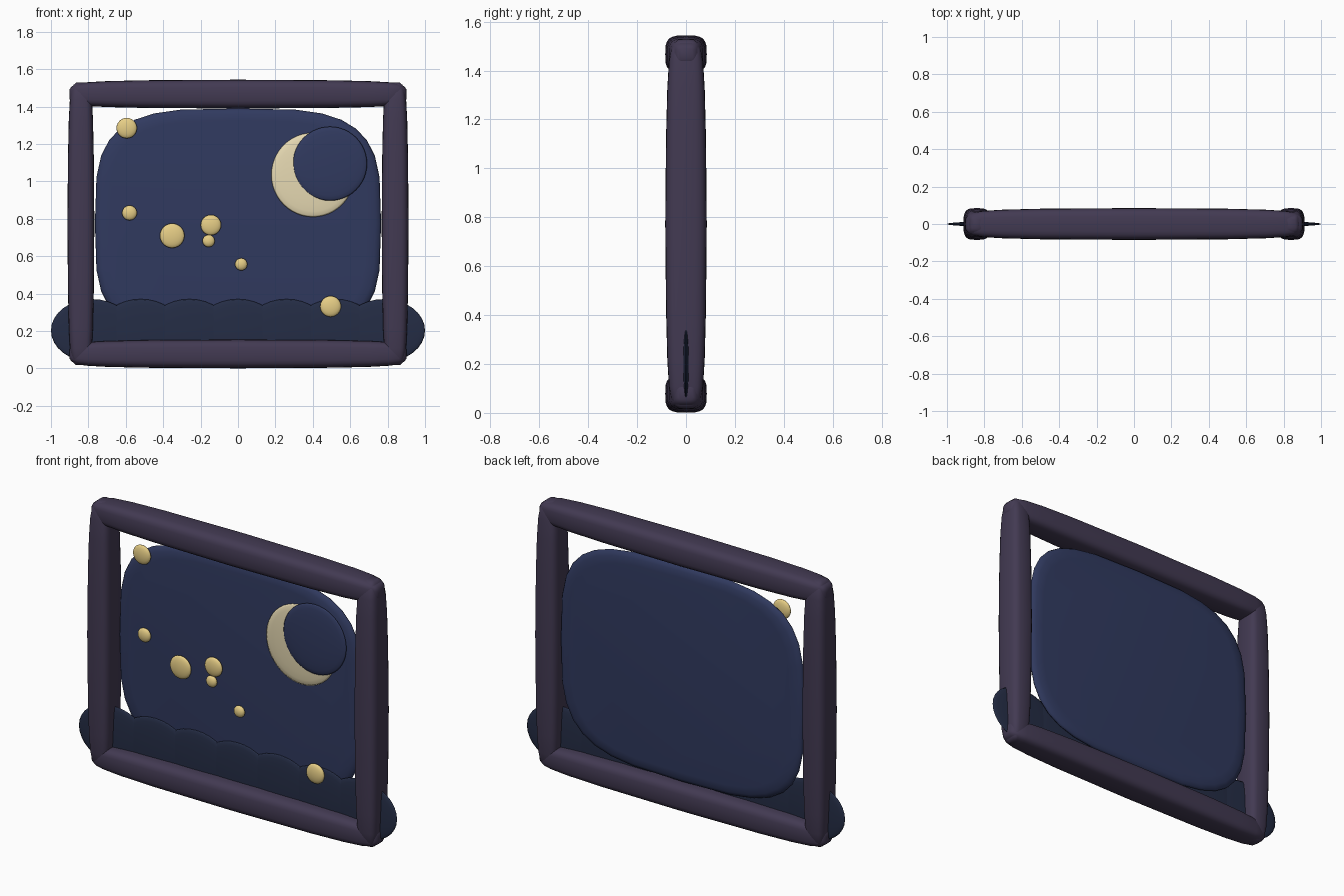
import bpy, bmesh, math
from mathutils import Vector

if "Cube" in bpy.data.objects:
    bpy.data.objects.remove(bpy.data.objects["Cube"])


def material(name, rgb):
    m = bpy.data.materials.new(name)
    m.diffuse_color = (*rgb, 1)
    m.use_nodes = True
    m.node_tree.nodes["Principled BSDF"].inputs["Base Color"].default_value = m.diffuse_color
    return m


FRAME = material("frame_purple", (0.055, 0.042, 0.085))
SKY = material("night_blue", (0.030, 0.042, 0.115))
HILL = material("hill_blue", (0.018, 0.026, 0.060))
MOON = material("moon_cream", (0.80, 0.70, 0.45))
STAR = material("star_gold", (0.80, 0.62, 0.24))


def superellipse(a, b, power, n):
    pts = []
    for i in range(n):
        t = 2 * math.pi * i / n
        c, s = math.cos(t), math.sin(t)
        pts.append((a * math.copysign(abs(c) ** (2 / power), c),
                    b * math.copysign(abs(s) ** (2 / power), s)))
    return pts


def loft(name, section, rings, place, mat):
    """Sweep a section through (offset, scale) rings; place maps (u, v, w) to xyz."""
    bm = bmesh.new()
    loops = [[bm.verts.new(place(u * k, v * k, w)) for u, v in section] for w, k in rings]
    n = len(section)
    for lo, hi in zip(loops, loops[1:]):
        for i in range(n):
            bm.faces.new((lo[i], lo[(i + 1) % n], hi[(i + 1) % n], hi[i]))
    bm.faces.new(loops[0])
    bm.faces.new(loops[-1])
    bmesh.ops.recalc_face_normals(bm, faces=bm.faces)
    return finish(name, bm, mat)


def finish(name, bm, mat):
    me = bpy.data.meshes.new(name)
    bm.to_mesh(me)
    bm.free()
    for p in me.polygons:
        p.use_smooth = True
    me.materials.append(mat)
    ob = bpy.data.objects.new(name, me)
    bpy.context.collection.objects.link(ob)
    return ob


def lens(name, loc, radii, mat, seg=32):
    """Flattened ball whose poles face front and back."""
    bm = bmesh.new()
    bmesh.ops.create_uvsphere(bm, u_segments=seg, v_segments=12, radius=1)
    for v in bm.verts:
        x, y, z = v.co
        v.co = Vector((x * radii[0], -z * radii[1], y * radii[2])) + Vector(loc)
    bmesh.ops.recalc_face_normals(bm, faces=bm.faces)
    finish(name, bm, mat)


def bar_rings(half):
    # soft bulge in the middle, tapering to a blunt tip
    taper = [(0, .35), (.012, .55), (.04, .72), (.09, .82), (.2, .90), (.4, .96)]
    return ([(-half + d, k) for d, k in taper] + [(0, 1)]
            + [(half - d, k) for d, k in reversed(taper)])


# Frame: two posts and two rails
for side, label in ((-1, "left"), (1, "right")):
    loft(label + "_post", superellipse(.072, .085, 3.5, 24), bar_rings(.755),
         lambda u, v, w, s=side: (s * .84 + u, v, .773 + w), FRAME)
for z, label in ((.078, "bottom"), (1.467, "top")):
    loft(label + "_rail", superellipse(.085, .077, 3.5, 24), bar_rings(.90),
         lambda u, v, w, z=z: (w, u, z + v), FRAME)

# Sky panel: soft rounded slab behind the scenery
loft("sky_panel", superellipse(.765, .615, 3.6, 32),
     [(-.024, .90), (-.020, .96), (-.010, .99), (0, 1), (.010, .99), (.020, .96), (.024, .90)],
     lambda u, v, w: (u, .03 + w, .775 + v), SKY)

# Row of overlapping hills
for i in range(7):
    lens(f"hill_{i + 1}", (-.78 + .26 * i, 0, .203), (.22, .013, .168), HILL)

# Crescent: pale disc partly covered by a sky-coloured disc
lens("moon", (.40, .0, 1.035), (.222, .016, .225), MOON, 48)
lens("moon_shadow", (.492, -.012, 1.095), (.198, .016, .198), SKY, 48)

# Stars
stars = [(-.595, 1.285, .055), (-.58, .832, .04), (-.352, .71, .066), (-.145, .767, .055),
         (-.157, .682, .033), (.017, .557, .033), (.495, .332, .056)]
for i, (x, z, r) in enumerate(stars):
    lens(f"star_{i + 1}", (x, -.012, z), (r, .018, r), STAR, 24)
